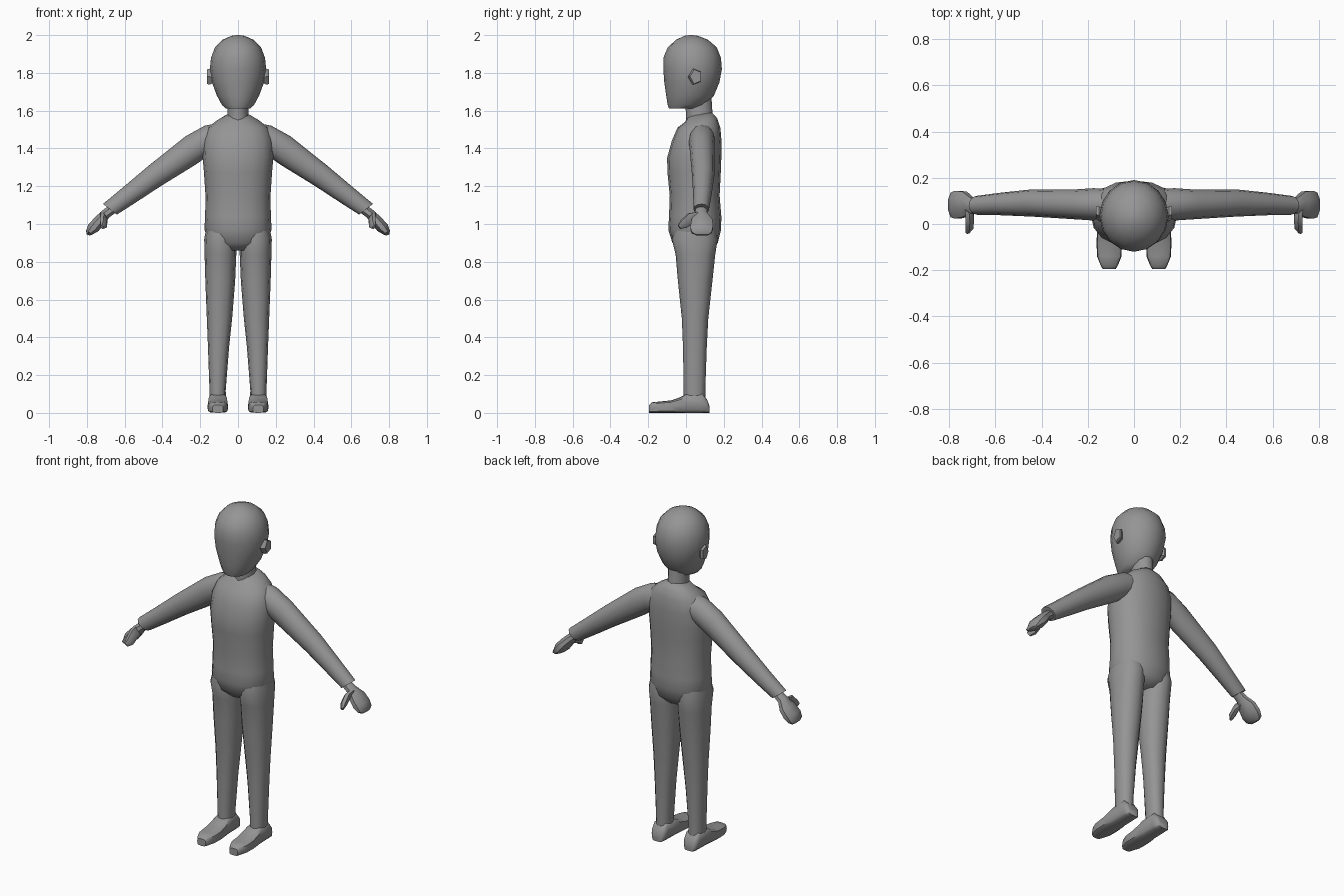
import bpy, bmesh, math
from mathutils import Vector

grey = bpy.data.materials.new("plain grey")
grey.diffuse_color = (0.3, 0.3, 0.3, 1)


def power(c, e):
    return math.copysign(abs(c) ** e, c)


def loft(name, rings, n=16, square=1.0, mirror=False, angle=45):
    """Skin closed rings, each (centre, half axis a, half axis b)."""
    bm = bmesh.new()
    loops = []
    for c, a, b in rings:
        c, a, b = Vector(c), Vector(a), Vector(b)
        loop = []
        for i in range(n):
            t = math.tau * (i + 0.5 * (n < 10)) / n
            loop.append(bm.verts.new(c + a * power(math.cos(t), square) + b * power(math.sin(t), square)))
        loops.append(loop)
    for lo, hi in zip(loops, loops[1:]):
        for i in range(n):
            j = (i + 1) % n
            bm.faces.new((lo[i], lo[j], hi[j], hi[i]))
    bm.faces.new(loops[0][::-1])
    bm.faces.new(loops[-1])
    bmesh.ops.recalc_face_normals(bm, faces=bm.faces)
    me = bpy.data.meshes.new(name)
    bm.to_mesh(me)
    bm.free()
    me.materials.append(grey)
    ob = bpy.data.objects.new(name, me)
    bpy.context.collection.objects.link(ob)
    if mirror:
        ob.modifiers.new("mirror", 'MIRROR')
    bpy.ops.object.select_all(action='DESELECT')
    ob.select_set(True)
    bpy.context.view_layer.objects.active = ob
    bpy.ops.object.shade_smooth_by_angle(angle=math.radians(angle))
    return ob


def level(x, hx, y0, y1, z, tilt=0):
    """Horizontal ring; tilt lifts its back edge and lowers its front edge."""
    return ((x, (y0 + y1) / 2, z), (hx, 0, 0), (0, (y1 - y0) / 2, tilt))


def across(x, z, ux, uz, y0, y1):
    """Ring across an arm, with its upper half axis (ux, uz)."""
    return ((x, (y0 + y1) / 2, z), (ux, 0, uz), (0, (y1 - y0) / 2, 0))


# Head: flat face, tapering to the chin
loft("head", [
    level(0, 0.065, -0.09, 0.06, 1.612),
    level(0, 0.085, -0.097, 0.105, 1.63),
    level(0, 0.112, -0.105, 0.148, 1.68),
    level(0, 0.138, -0.115, 0.177, 1.75),
    level(0, 0.149, -0.12, 0.19, 1.82),
    level(0, 0.143, -0.12, 0.185, 1.88),
    level(0, 0.122, -0.097, 0.163, 1.935),
    level(0, 0.083, -0.053, 0.117, 1.975),
    level(0, 0.035, -0.01, 0.065, 1.996),
    level(0, 0.008, 0.02, 0.035, 2.0)])

# Ears: thin five-sided plates
loft("ears", [
    ((0.135, 0.04, 1.778), (0, 0.03, 0), (0, 0, 0.035)),
    ((0.152, 0.048, 1.78), (0, 0.036, 0), (0, 0, 0.045)),
    ((0.165, 0.052, 1.78), (0, 0.03, 0), (0, 0, 0.04))], n=5, mirror=True, angle=30)

# Neck
loft("neck", [
    level(0, 0.062, 0.0, 0.15, 1.54),
    level(0, 0.055, 0.0, 0.14, 1.59),
    level(0, 0.055, -0.01, 0.135, 1.67)], n=12)

# Torso: hips to collar
loft("torso", [
    level(0, 0.09, -0.03, 0.13, 0.86),
    level(0, 0.15, -0.072, 0.168, 0.90),
    level(0, 0.178, -0.094, 0.186, 0.97),
    level(0, 0.174, -0.09, 0.187, 1.04),
    level(0, 0.172, -0.086, 0.178, 1.15),
    level(0, 0.18, -0.098, 0.184, 1.27),
    level(0, 0.187, -0.10, 0.187, 1.35),
    level(0, 0.185, -0.075, 0.188, 1.44),
    level(0, 0.16, -0.045, 0.182, 1.51),
    level(0, 0.11, -0.005, 0.165, 1.55, 0.01),
    level(0, 0.055, 0.01, 0.138, 1.58, 0.01)], square=0.9, angle=60)

# Sleeves: shoulder to cuff
loft("sleeves", [
    across(0.10, 1.465, -0.005, 0.07, 0.02, 0.15),
    across(0.175, 1.435, 0.0, 0.086, 0.015, 0.155),
    across(0.25, 1.39, 0.027, 0.075, 0.02, 0.15),
    across(0.44, 1.255, 0.035, 0.052, 0.032, 0.15),
    across(0.58, 1.15, 0.036, 0.038, 0.038, 0.135),
    across(0.678, 1.078, 0.037, 0.028, 0.04, 0.122)], n=12, mirror=True)

# Hands: flat mittens
loft("hands", [
    across(0.65, 1.09, 0.018, 0.02, 0.05, 0.11),
    across(0.70, 1.053, 0.02, 0.02, 0.045, 0.115),
    across(0.733, 1.018, 0.027, 0.018, 0.025, 0.145),
    across(0.765, 0.98, 0.03, 0.018, 0.018, 0.148),
    across(0.786, 0.955, 0.02, 0.01, 0.025, 0.14),
    across(0.793, 0.942, 0.009, 0.004, 0.05, 0.12)], n=8, mirror=True)

# Thumbs
loft("thumbs", [
    ((0.713, 0.07, 1.04), (0.02, 0, 0.014), (0, 0.022, -0.022)),
    ((0.71, 0.025, 1.03), (0.021, 0, 0.014), (0, 0.016, -0.026)),
    ((0.712, -0.012, 1.0), (0.02, 0, 0.01), (0, 0.016, -0.02)),
    ((0.72, -0.036, 0.984), (0.01, 0, 0.005), (0, 0.007, -0.01))], n=6, mirror=True)

# Legs: hip to ankle
loft("legs", [
    level(0.107, 0.043, -0.012, 0.102, 0.06),
    level(0.108, 0.043, -0.012, 0.102, 0.12),
    level(0.103, 0.056, -0.016, 0.11, 0.35),
    level(0.098, 0.067, -0.022, 0.118, 0.50),
    level(0.094, 0.079, -0.043, 0.14, 0.70),
    level(0.093, 0.084, -0.055, 0.155, 0.84),
    level(0.094, 0.085, -0.075, 0.168, 0.92),
    level(0.094, 0.07, -0.05, 0.15, 1.0)], n=12, square=0.9, mirror=True)

# Feet: rings from heel to toe, each (y, half width, top height)
feet = [(0.125, 0.03, 0.035), (0.112, 0.043, 0.07), (0.085, 0.047, 0.105), (0.0, 0.05, 0.10),
        (-0.03, 0.053, 0.083), (-0.08, 0.055, 0.066), (-0.14, 0.053, 0.06),
        (-0.18, 0.037, 0.056), (-0.195, 0.028, 0.042)]
loft("feet", [((0.107, y, h / 2), (w, 0, 0), (0, 0, h / 2)) for y, w, h in feet],
     n=12, square=0.5, mirror=True)
